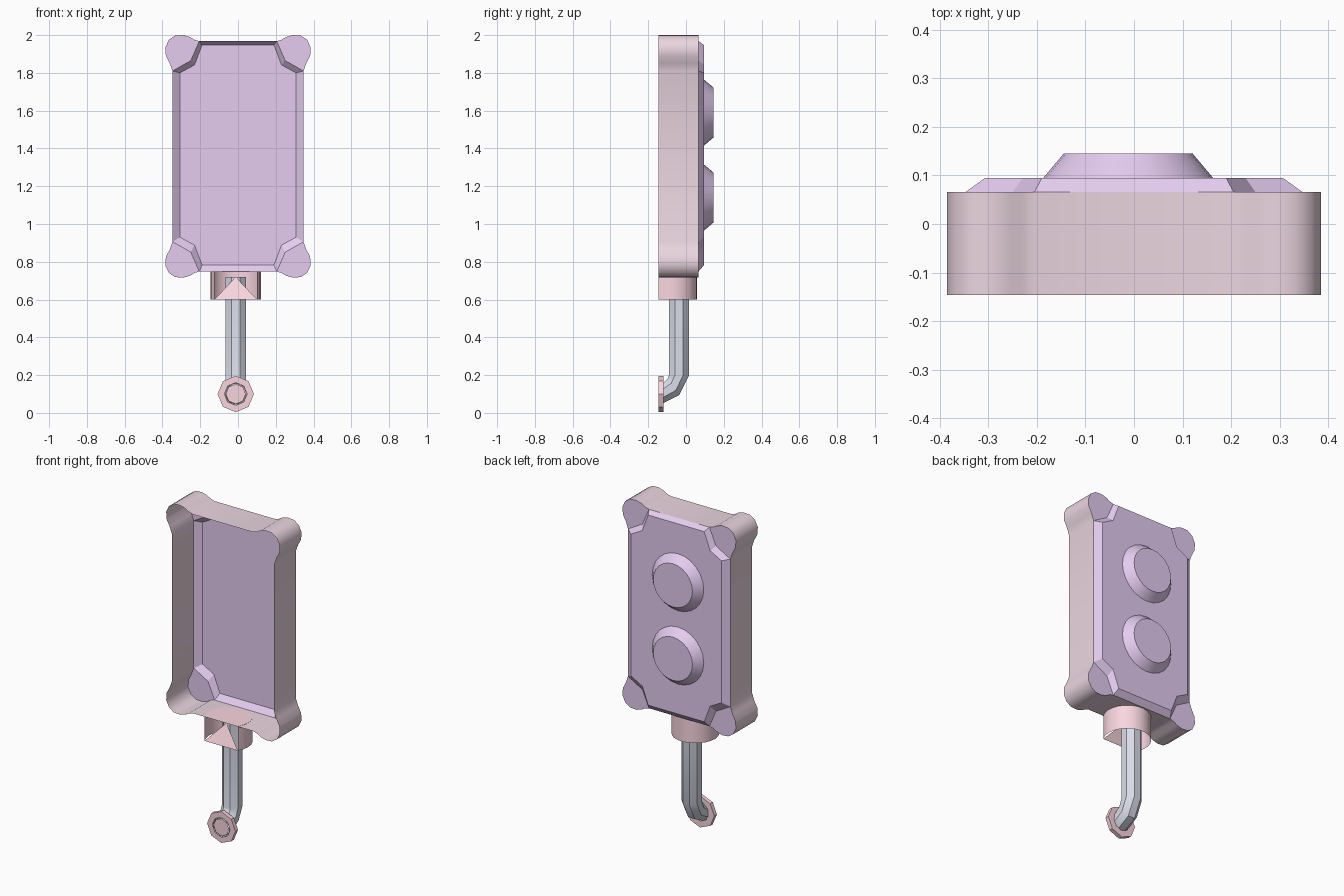
import bpy, bmesh, math
from mathutils import Vector

if "Cube" in bpy.data.objects:
    bpy.data.objects.remove(bpy.data.objects["Cube"])

CX = -0.012          # shared axis of stem, socket and bumps
CZ = 1.358           # mid height of the case
Y_FRONT, Y_BACK, Y_PANEL = -0.146, 0.066, 0.095


def material(name, rgb):
    m = bpy.data.materials.new(name)
    m.diffuse_color = (*rgb, 1)
    m.use_nodes = True
    m.node_tree.nodes["Principled BSDF"].inputs["Base Color"].default_value = m.diffuse_color
    return m


DUSTY = material("dusty_pink", (0.83, 0.67, 0.74))
PINK = material("pink", (0.95, 0.67, 0.74))
PURPLE = material("purple", (0.78, 0.60, 0.87))
GREY = material("blue_grey", (0.70, 0.72, 0.82))


def make(name, bm, mat, smooth=None):
    bmesh.ops.remove_doubles(bm, verts=bm.verts, dist=1e-5)
    me = bpy.data.meshes.new(name)
    bm.to_mesh(me)
    bm.free()
    ob = bpy.data.objects.new(name, me)
    bpy.context.collection.objects.link(ob)
    me.materials.append(mat)
    if smooth:
        bpy.ops.object.select_all(action='DESELECT')
        bpy.context.view_layer.objects.active = ob
        ob.select_set(True)
        bpy.ops.object.shade_smooth_by_angle(angle=math.radians(smooth))
    return ob


def face(bm, pts):
    return bm.faces.new([bm.verts.new(p) for p in pts])


def loft(bm, rings, closed=True):
    """Quads between successive point rings."""
    for a, b in zip(rings, rings[1:]):
        n = len(a)
        for i in range(n if closed else n - 1):
            j = (i + 1) % n
            face(bm, (a[i], a[j], b[j], b[i]))


def mirrored(corner):
    """Four mirrored copies of a corner profile, in loop order."""
    out = []
    for sx, sz in ((1, 1), (-1, 1), (-1, -1), (1, -1)):
        c = [(sx * x, CZ + sz * (z - CZ)) for x, z in corner]
        out.append(c if sx * sz > 0 else c[::-1])
    return out


def at_y(points, y):
    return [Vector((x, y, z)) for x, z in points]


def ring(center, axis_u, axis_v, r, n, offset=0.0):
    c, u, v = Vector(center), Vector(axis_u).normalized(), Vector(axis_v).normalized()
    return [c + r * (math.cos(t) * u + math.sin(t) * v)
            for t in (2 * math.pi * (i + offset) / n for i in range(n))]


# Case wall: open frame with a rounded lobe at each corner
lobe = [(.347, 1.81), (.361, 1.85), (.382, 1.89), (.385, 1.935), (.366, 1.975),
        (.333, 1.997), (.29, 2.0), (.255, 1.99), (.23, 1.975), (.205, 1.968)]
lobes = mirrored(lobe)
outline = sum(lobes, [])
bm = bmesh.new()
loft(bm, [at_y(outline, Y_FRONT), at_y(outline, Y_BACK)])
make("case_wall", bm, DUSTY, 40)

# Back panel: raised sheet with bevelled edge and flat lobe ends
notches = mirrored([(.347, 1.81), (.25, 1.865), (.205, 1.968)])
insets = mirrored([(.307, 1.80), (.23, 1.842), (.19, 1.948)])
# the lower edge has a wider bevel
insets = [[(x, z + 0.014 if z < CZ else z) for x, z in c] for c in insets]
inner = at_y(sum(insets, []), Y_PANEL)
bm = bmesh.new()
loft(bm, [at_y(sum(notches, []), Y_BACK), inner])
face(bm, inner)
for full, notch in zip(lobes, notches):
    face(bm, at_y(full + [notch[1]], Y_BACK))
bmesh.ops.recalc_face_normals(bm, faces=bm.faces)
make("back_panel", bm, PURPLE)

# Two round bumps on the back
for label, z in (("lower", 1.14), ("upper", 1.59)):
    rings = [ring((CX, y, z), (1, 0, 0), (0, 0, -1), r, 24)
             for y, r in ((Y_PANEL, .175), (.145, .133))]
    bm = bmesh.new()
    loft(bm, rings)
    face(bm, rings[-1])
    make(label + "_bump", bm, PURPLE, 30)

# Socket under the case: cut cylinder with a sloping front web
arc = []
for i in range(17):
    t = math.radians(-32 + 244 * i / 16)
    arc.append((CX + .133 * math.cos(t), -.074 + .133 * math.sin(t)))
low, high = [[Vector((x, y, z)) for x, y in arc] for z in (.60, .749)]
bm = bmesh.new()
loft(bm, [low, high], closed=False)
face(bm, high)
front_r, front_l = low[0].copy(), low[-1].copy()
front_r.y = front_l.y = Y_FRONT
face(bm, (front_l, front_r, (CX, -.095, .72)))
make("socket", bm, PINK, 35)

# Stem: eight-sided tube bending forward at the bottom
path = [((-.037, .72), (1, 0)), ((-.037, .20), (1, 0)),
        ((-.066, .138), (.55, -.835)), ((-.12, .105), (0, -1)), ((-.146, .10), (0, -1))]
rings = [ring((CX, y, z), (1, 0, 0), (0, v[0], v[1]), .058, 8, .5)
         for (y, z), v in path]
bm = bmesh.new()
loft(bm, rings)
face(bm, rings[0])
make("stem", bm, GREY, 35)

# Octagonal foot plate and its centre button
profiles = {"foot_plate": [(-.12, .056), (-.12, .096), (-.145, .096), (-.145, .06)],
            "foot_button": [(-.144, .053), (-.1445, .053)]}
for name, prof in profiles.items():
    rings = [ring((CX, y, .10), (1, 0, 0), (0, 0, -1), r, 8, 0) for y, r in prof]
    bm = bmesh.new()
    loft(bm, rings)
    if name == "foot_button":
        face(bm, rings[-1])
    bmesh.ops.recalc_face_normals(bm, faces=bm.faces)
    make(name, bm, PINK)
